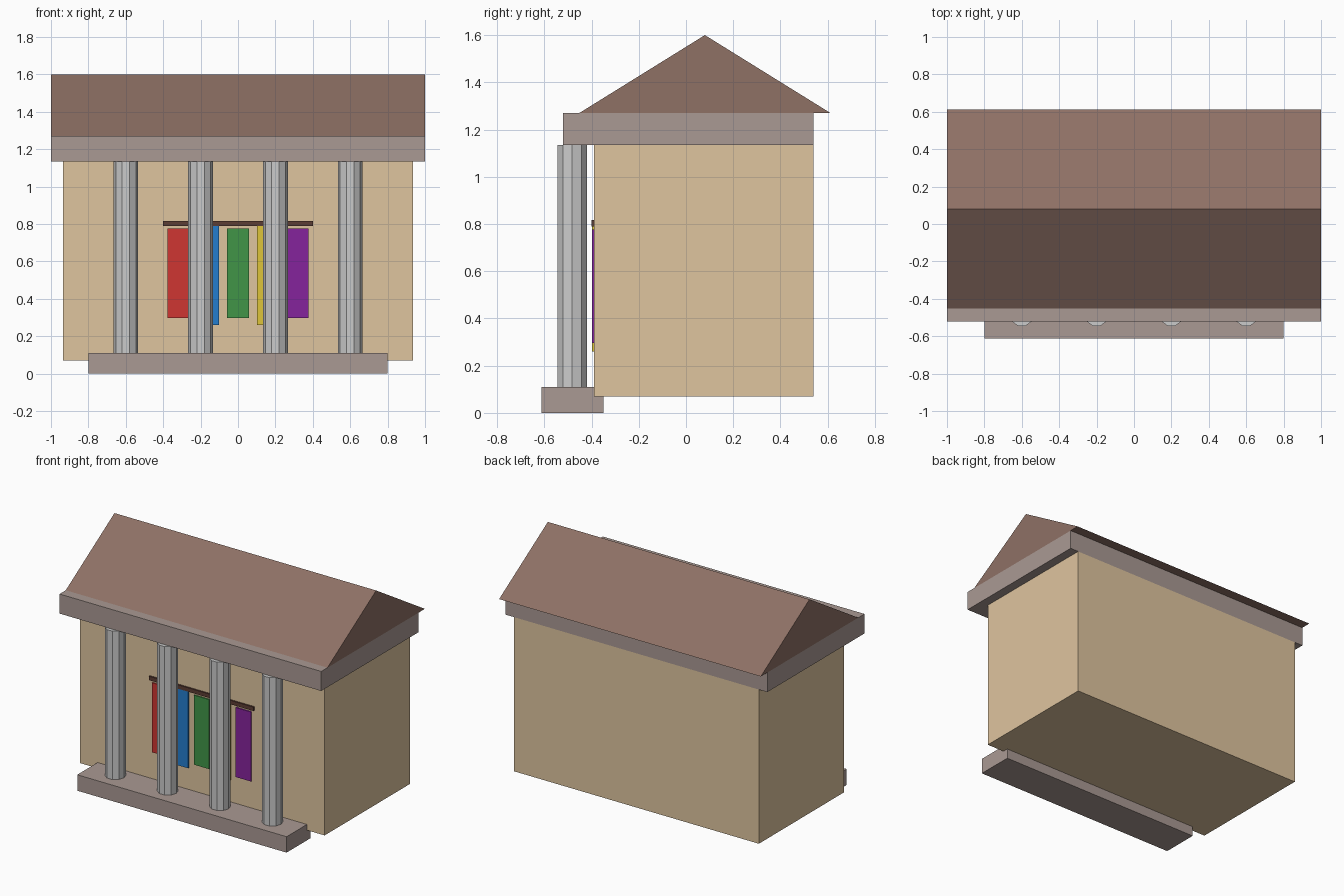
import bpy, math

if "Cube" in bpy.data.objects:
    bpy.data.objects.remove(bpy.data.objects["Cube"])


def material(name, rgb):
    m = bpy.data.materials.new(name)
    m.diffuse_color = tuple((c / 255) ** 2.2 for c in rgb) + (1,)
    m.use_nodes = True
    m.node_tree.nodes["Principled BSDF"].inputs["Base Color"].default_value = m.diffuse_color
    return m


def box(name, x, y, z, mat):
    """Box from (min, max) ranges on each axis."""
    bpy.ops.mesh.primitive_cube_add(size=1, location=[sum(r) / 2 for r in (x, y, z)])
    ob = bpy.context.object
    ob.name = name
    ob.scale = [r[1] - r[0] for r in (x, y, z)]
    bpy.ops.object.transform_apply(location=False, rotation=False, scale=True)
    ob.data.materials.append(mat)
    return ob


stone = material("stone", (168, 152, 146))
wall = material("wall", (222, 195, 157))
tile = material("roof_tile", (141, 112, 101))
wood = material("dark_wood", (93, 64, 55))

# Hall, front step and entablature
box("hall", (-0.935, 0.935), (-0.39, 0.54), (0.07, 1.135), wall)
box("front_step", (-0.8, 0.8), (-0.612, -0.35), (0, 0.11), stone)
box("entablature", (-1, 1), (-0.52, 0.54), (1.135, 1.27), stone)

# Gabled roof: triangular profile extruded along x
profile = [(-0.452, 1.27), (0.612, 1.27), (0.08, 1.6)]
verts = [(x, y, z) for x in (-1, 1) for y, z in profile]
faces = [(0, 2, 1), (3, 4, 5), (0, 1, 4, 3), (1, 2, 5, 4), (2, 0, 3, 5)]
mesh = bpy.data.meshes.new("roof")
mesh.from_pydata(verts, [], faces)
mesh.materials.append(tile)
bpy.context.collection.objects.link(bpy.data.objects.new("roof", mesh))

# Ten-sided columns
for i in range(4):
    bpy.ops.mesh.primitive_cylinder_add(
        vertices=10, radius=0.066, depth=1.025,
        location=(-0.6 + 0.4 * i, -0.482, 0.6225), rotation=(0, 0, math.pi / 2))
    bpy.context.object.name = f"column_{i + 1}"

# Banner rail and hanging banners, alternately short and long
box("banner_rail", (-0.4, 0.4), (-0.401, -0.385), (0.79, 0.817), wood)
colors = {"red": (205, 57, 54), "blue": (40, 125, 205), "green": (67, 148, 73),
          "yellow": (222, 195, 60), "purple": (132, 40, 155)}
for i, (name, rgb) in enumerate(colors.items()):
    x = -0.32 + 0.16 * i
    z = (0.26, 0.795) if i % 2 else (0.297, 0.777)
    box(f"{name}_banner", (x - 0.058, x + 0.058), (-0.399, -0.385), z, material(name, rgb))
